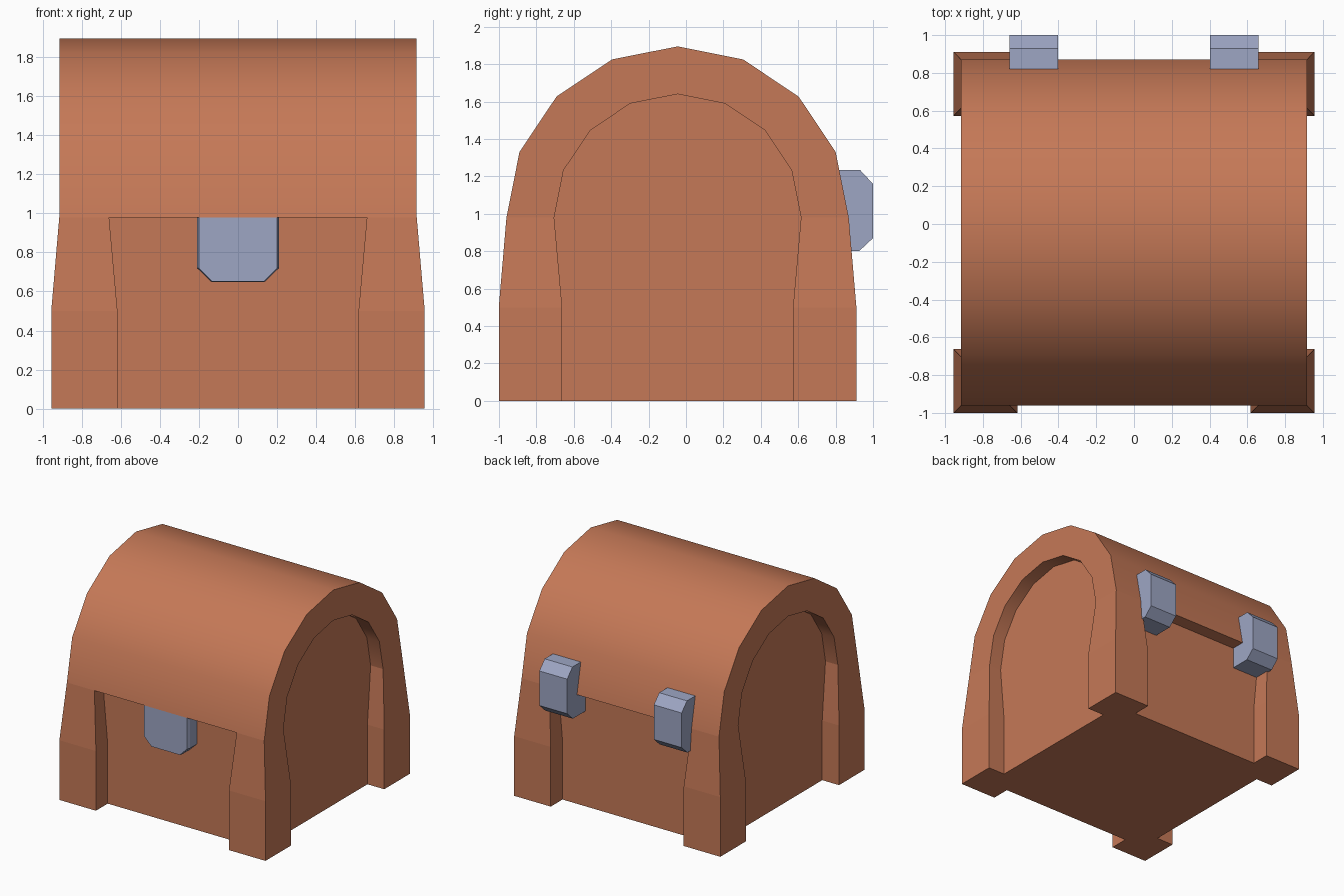
import bpy, bmesh, math

if "Cube" in bpy.data.objects:
    bpy.data.objects.remove(bpy.data.objects["Cube"])

CY = -0.045          # centre of the chest body in y (hinges stick out behind)
SEAM = 0.98          # height where the lid meets the box


def material(name, rgb):
    m = bpy.data.materials.new(name)
    m.diffuse_color = (*rgb, 1.0)
    m.use_nodes = True
    m.node_tree.nodes["Principled BSDF"].inputs["Base Color"].default_value = m.diffuse_color
    return m


WOOD = material("brown_wood", (0.56, 0.19, 0.095))
METAL = material("blue_grey_metal", (0.34, 0.38, 0.55))


def finish(bm, name, mat):
    bmesh.ops.remove_doubles(bm, verts=bm.verts, dist=1e-5)
    bmesh.ops.recalc_face_normals(bm, faces=bm.faces)
    mesh = bpy.data.meshes.new(name)
    bm.to_mesh(mesh)
    bm.free()
    mesh.materials.append(mat)
    ob = bpy.data.objects.new(name, mesh)
    bpy.context.collection.objects.link(ob)
    return ob


def loft(name, loops, mat):
    """Closed solid through matching loops of points."""
    bm = bmesh.new()
    rings = [[bm.verts.new(p) for p in loop] for loop in loops]
    n = len(rings[0])
    for a, b in zip(rings, rings[1:]):
        for i in range(n):
            j = (i + 1) % n
            bm.faces.new((a[i], a[j], b[j], b[i]))
    bm.faces.new(rings[0])
    bm.faces.new(rings[-1])
    return finish(bm, name, mat)


def rect(x0, x1, y0, y1, z):
    return [(x0, y0, z), (x1, y0, z), (x1, y1, z), (x0, y1, z)]


# Box with recessed walls
W = 0.80
loft("box", [rect(-W, W, CY - W, CY + W, z) for z in (0, SEAM)], WOOD)

# Tapered corner posts
for sx, xn in ((-1, "left"), (1, "right")):
    for sy, yn in ((-1, "front"), (1, "back")):
        loops = [rect(sx * i, sx * o, CY + sy * i, CY + sy * o, z)
                 for z, i, o in ((0, 0.617, 0.956), (0.5, 0.617, 0.956), (SEAM, 0.66, 0.915))]
        loft(f"{yn}_{xn}_post", loops, WOOD)


# Rounded lid with a recessed panel in each end
def arch(r, x):
    return [(x, CY - r * math.cos(math.pi * i / 8), SEAM + r * math.sin(math.pi * i / 8))
            for i in range(9)]


bm = bmesh.new()
sections = [arch(0.66, -W), arch(0.66, -0.915), arch(0.915, -0.915),
            arch(0.915, 0.915), arch(0.66, 0.915), arch(0.66, W)]
rows = [[bm.verts.new(p) for p in s] for s in sections]
for a, b in zip(rows, rows[1:]):
    for i in range(8):
        bm.faces.new((a[i], a[i + 1], b[i + 1], b[i]))
bm.faces.new(rows[0])
bm.faces.new(rows[-1])
# underside: two long edge strips and the middle
for k in (0, 8):
    bm.faces.new([r[k] for r in rows[1:5]][::-1] + [])
    bm.faces.ensure_lookup_table()
bm.faces.new((rows[0][0], rows[5][0], rows[5][8], rows[0][8]))
lid = finish(bm, "lid", WOOD)
bpy.context.view_layer.objects.active = lid
lid.select_set(True)
bpy.ops.object.shade_smooth_by_angle(angle=math.radians(30))
lid.select_set(False)

# Front clasp hanging below the lid, slightly narrower at its face
def clasp(y, w, c, z):
    return [(-w, y, SEAM), (-w, y, 0.72), (-c, y, z), (c, y, z), (w, y, 0.72), (w, y, SEAM)]


loft("clasp", [clasp(-0.80, 0.21, 0.135, 0.648), clasp(-0.935, 0.21, 0.135, 0.648),
               clasp(-0.959, 0.20, 0.132, 0.652)], METAL)

# Back hinges, bridging the box wall and the lid
hinge = [(0.78, 1.235), (0.93, 1.235), (1.0, 1.16), (1.0, 0.87), (0.925, 0.80),
         (0.74, 0.80), (0.74, SEAM), (0.82, SEAM)]
for s, n in ((-1, "left"), (1, "right")):
    loft(f"{n}_hinge", [[(s * x, y, z) for y, z in hinge] for x in (0.402, 0.66)], METAL)
